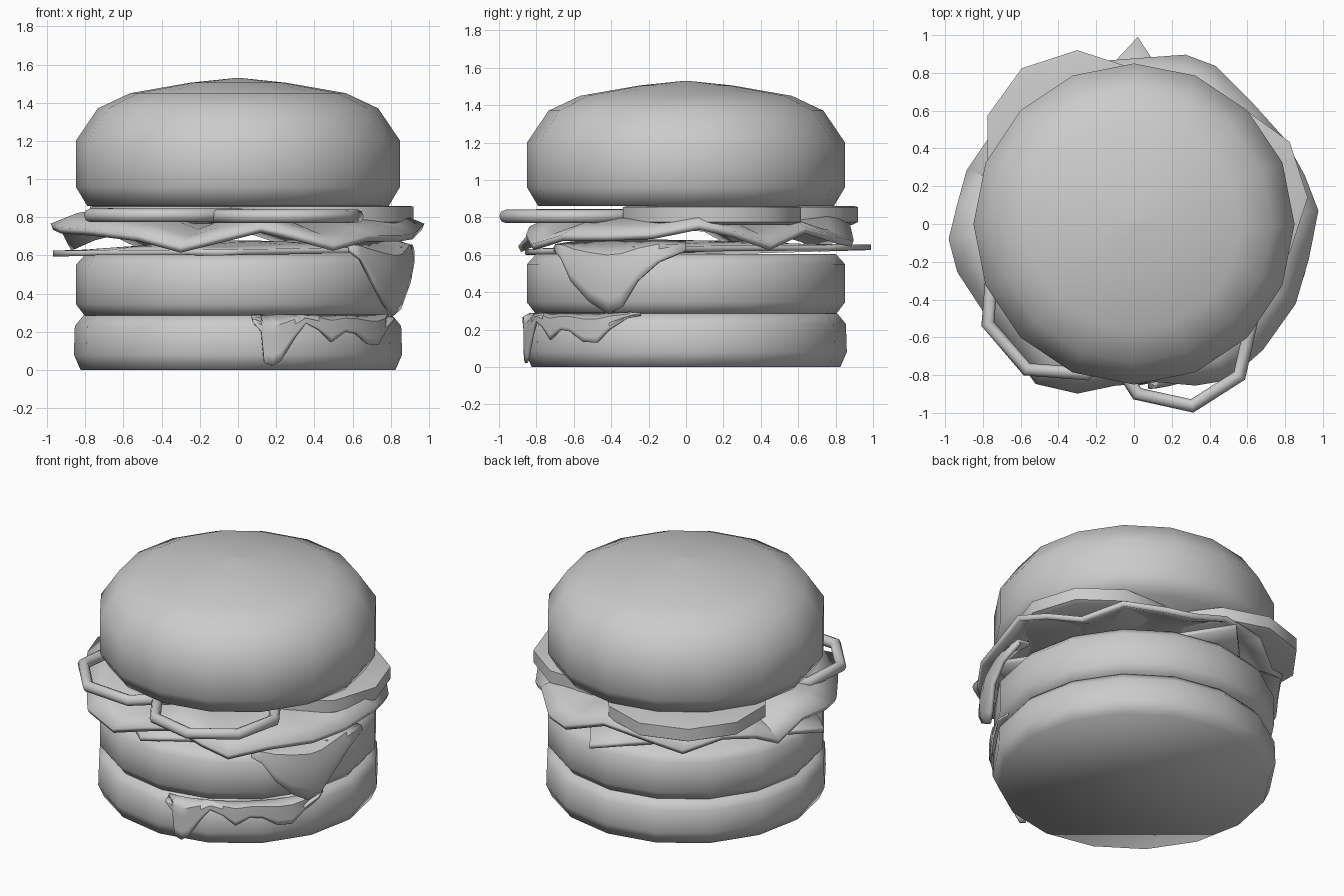
import bpy, bmesh, math
from mathutils import Vector

if "Cube" in bpy.data.objects:
    bpy.data.objects.remove(bpy.data.objects["Cube"])

grey = bpy.data.materials.new("plain_grey")
grey.diffuse_color = (0.6, 0.6, 0.6, 1)
grey.use_nodes = True
grey.node_tree.nodes["Principled BSDF"].inputs["Base Color"].default_value = grey.diffuse_color


def finish(name, bm, angle=None, thickness=0):
    bmesh.ops.remove_doubles(bm, verts=bm.verts, dist=1e-4)
    bmesh.ops.recalc_face_normals(bm, faces=bm.faces)
    me = bpy.data.meshes.new(name)
    bm.to_mesh(me)
    bm.free()
    me.materials.append(grey)
    ob = bpy.data.objects.new(name, me)
    bpy.context.collection.objects.link(ob)
    if thickness:
        mod = ob.modifiers.new("thickness", "SOLIDIFY")
        mod.thickness = thickness
        mod.offset = 0
    bpy.ops.object.select_all(action="DESELECT")
    ob.select_set(True)
    bpy.context.view_layer.objects.active = ob
    if angle is None:
        bpy.ops.object.shade_smooth()
    else:
        bpy.ops.object.shade_smooth_by_angle(angle=math.radians(angle))
    return ob


def skin(bm, rows, closed=True):
    """Bridge rows of points with quads."""
    rows = [[bm.verts.new(p) for p in r] for r in rows]
    n = len(rows[0])
    for a, b in zip(rows, rows[1:]):
        for i in range(n if closed else n - 1):
            j = (i + 1) % n
            bm.faces.new((a[i], a[j], b[j], b[i]))
    return rows


def polar(deg, r, z):
    a = math.radians(deg)
    return Vector((r * math.cos(a), r * math.sin(a), z))


def lathe(name, profile, sides=16, centre=(0, 0), angle=None, turn=0):
    bm = bmesh.new()
    off = Vector((*centre, 0))
    rows = skin(bm, [[off + polar(turn + 360 * i / sides, r, z) for i in range(sides)]
                     for r, z in profile])
    bm.faces.new(rows[0])
    bm.faces.new(rows[-1])
    return finish(name, bm, angle)


# Buns and patty
lathe("bottom_bun", [(.825, 0), (.86, .08), (.855, .23), (.81, .285)])
lathe("patty", [(.80, .28), (.85, .345), (.85, .55), (.80, .605)])
lathe("top_bun", [(.79, .86), (.85, .96), (.85, 1.2), (.735, 1.37), (.565, 1.45),
                  (.25, 1.505), (.01, 1.53)])


# Cheese slice: three free corners, the fourth stays on the patty edge
bm = bmesh.new()
A, B, C, D = (Vector(p) for p in ((.02, .99, .64), (-.97, -.07, .61),
                                  (-.12, -.86, .615), (.86, -.28, .63)))
mid = Vector((0, 0, .66))
N = 6
rows = []
for i in range(N + 1):
    u = i / N
    row = []
    for j in range(N + 1):
        v = j / N
        p = A.lerp(B, u).lerp(D.lerp(C, u), v)
        p.z += .04 * math.sin(math.pi * u) * math.sin(math.pi * v)
        row.append(p)
    rows.append(row)
skin(bm, rows, closed=False)
finish("cheese_slice", bm, 35, .03)


def drape(name, edge, levels, radius, thickness):
    """Sheet hanging down a round side; edge lists (angle, bottom z)."""
    bm = bmesh.new()
    rows = []
    for k in range(levels + 1):
        t = k / levels
        row = []
        for deg, low, top in edge:
            z = top + (low - top) * t
            row.append(polar(deg, radius(z), z))
        rows.append(row)
    skin(bm, rows, closed=False)
    return finish(name, bm, 40, thickness)


# Melted cheese corner over the patty
drape("cheese_droop",
      [(-50, .62, .655), (-46, .58, .66), (-41, .46, .665), (-34, .35, .67), (-27, .285, .67),
       (-22, .32, .67), (-16, .46, .67), (-9, .56, .67), (0, .62, .665)],
      5, lambda z: .83 if z > .65 else .90 + .03 * math.sin((z - .28) * 8), .025)

# Sauce dripping over the bottom bun
drape("sauce_drip",
      [(-85, .25, .285), (-82, .2, .285), (-81, .04, .285), (-78, .02, .285), (-75, .05, .285),
       (-70, .17, .285), (-66, .245, .285), (-61, .21, .285), (-56, .145, .285),
       (-50, .2, .285), (-45, .19, .285), (-39, .135, .285), (-33, .13, .285),
       (-28, .2, .285), (-21, .26, .29), (-17, .275, .29)],
      5, lambda z: .83 if z > .27 else .872, .012)

# Wavy lettuce leaf: rim points as x, y, z
rim = [(.97, .07, .75), (.90, .25, .71), (.79, .45, .64), (.62, .64, .73), (.43, .83, .67),
       (.27, .89, .66), (.0, .87, .75), (-.28, .85, .72), (-.48, .72, .63), (-.68, .58, .73),
       (-.80, .40, .70), (-.88, .28, .64), (-.93, .10, .74), (-.975, -.08, .75),
       (-.93, -.25, .73), (-.78, -.48, .72), (-.52, -.84, .69), (-.30, -.89, .63),
       (-.10, -.85, .68), (.12, -.83, .735), (.32, -.85, .69), (.50, -.82, .64),
       (.68, -.66, .69), (.85, -.42, .69), (.92, -.18, .70)]
bm = bmesh.new()
rows = []
for s, h in ((.45, None), (.7, .09), (.86, .055), (1, 0)):
    rows.append([(x * s, y * s, .75 if h is None else min(z + h, .83)) for x, y, z in rim])
rows = skin(bm, rows)
bm.faces.new(rows[0])
finish("lettuce", bm, 40, .035)

# Tomato slices
for k, (x, y, r) in enumerate(((.42, .14, .5), (-.30, .42, .5))):
    lathe(f"tomato_slice_{k + 1}", [(r - .03, .76), (r, .775), (r, .855), (r - .02, .86)],
          10, (x, y), 40, 18 * k)


# Onion rings
def onion_ring(name, x, y, r, z, turn):
    bm = bmesh.new()
    t, sides = .036, 8
    rows = []
    for i in range(sides + 1):
        a = turn + 360 * i / sides
        rows.append([Vector((x, y, z)) + polar(a, r - t + t * math.cos(q * math.pi / 4),
                                               t * math.sin(q * math.pi / 4))
                     for q in range(8)])
    skin(bm, rows)
    finish(name, bm, 50)


onion_ring("onion_ring_front", .24, -.58, .425, .805, -80)
onion_ring("onion_ring_left", -.38, -.40, .45, .81, -27)
